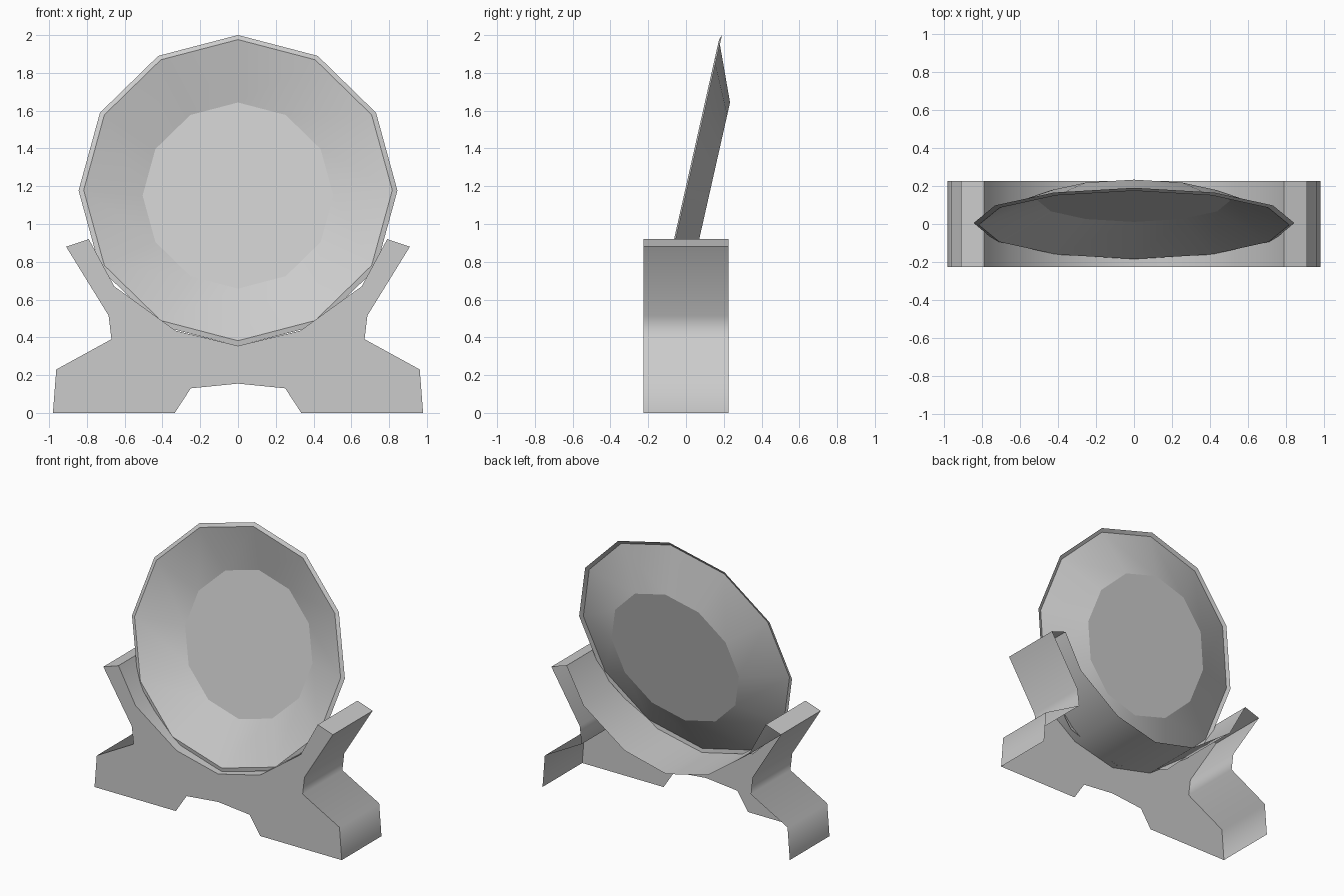
import bpy, bmesh, math

if "Cube" in bpy.data.objects:
    bpy.data.objects.remove(bpy.data.objects["Cube"])

# One plain grey for everything
grey = bpy.data.materials.new("plain_grey")
grey.use_nodes = True
colour = (0.6, 0.6, 0.6, 1)
grey.diffuse_color = colour
grey.node_tree.nodes["Principled BSDF"].inputs["Base Color"].default_value = colour


def finish(bm, name, sharp_degrees):
    """Turn the bmesh into a smooth object that keeps its sharp edges."""
    mesh = bpy.data.meshes.new(name)
    bm.to_mesh(mesh)
    bm.free()
    mesh.materials.append(grey)
    mesh.shade_smooth()
    mesh.set_sharp_from_angle(angle=math.radians(sharp_degrees))
    obj = bpy.data.objects.new(name, mesh)
    bpy.context.collection.objects.link(obj)
    return obj


def build_stand(half_depth):
    # Half outline from the foot, over the horn, to the cradle bottom
    upper = [(.98, 0), (.962, .23), (.67, .39), (.685, .515), (.91, .88),
             (.79, .92), (.655, .67), (.33, .435), (0, .355)]
    notch = [(.335, 0), (.25, .13), (0, .155)]

    def mirrored(half):
        return half + [(-x, z) for x, z in reversed(half[:-1])]

    top, bottom = mirrored(upper), mirrored(notch)[::-1]
    bm = bmesh.new()
    front = [bm.verts.new((x, -half_depth, z)) for x, z in top]
    back = [bm.verts.new((x, half_depth, z)) for x, z in top]
    under = [bm.verts.new((x, -half_depth, z)) for x, z in bottom]
    # Front panel, and the band running back from it (open behind and below)
    bm.faces.new(front + under)
    for i in range(len(top) - 1):
        bm.faces.new((front[i], back[i], back[i + 1], front[i + 1]))
    return finish(bm, "stand", 70)


def build_plate(sides):
    # Rings as (radius, setback): rim edge, lip, base
    profile = [(.844, 0), (.817, -.01), (.505, .12)]
    bm = bmesh.new()
    rings = []
    for radius, setback in profile:
        angles = [math.tau * k / sides for k in range(sides)]
        rings.append([bm.verts.new((radius * math.cos(a), setback, radius * math.sin(a)))
                      for a in angles])
    for outer, inner in zip(rings, rings[1:]):
        for i in range(sides):
            j = (i + 1) % sides
            bm.faces.new((outer[i], outer[j], inner[j], inner[i]))
    bm.faces.new(rings[-1])
    plate = finish(bm, "plate", 18)
    plate.location = (0, .005, 1.177)
    plate.rotation_euler.x = math.radians(-12.7)
    return plate


build_stand(.225)
build_plate(12)
